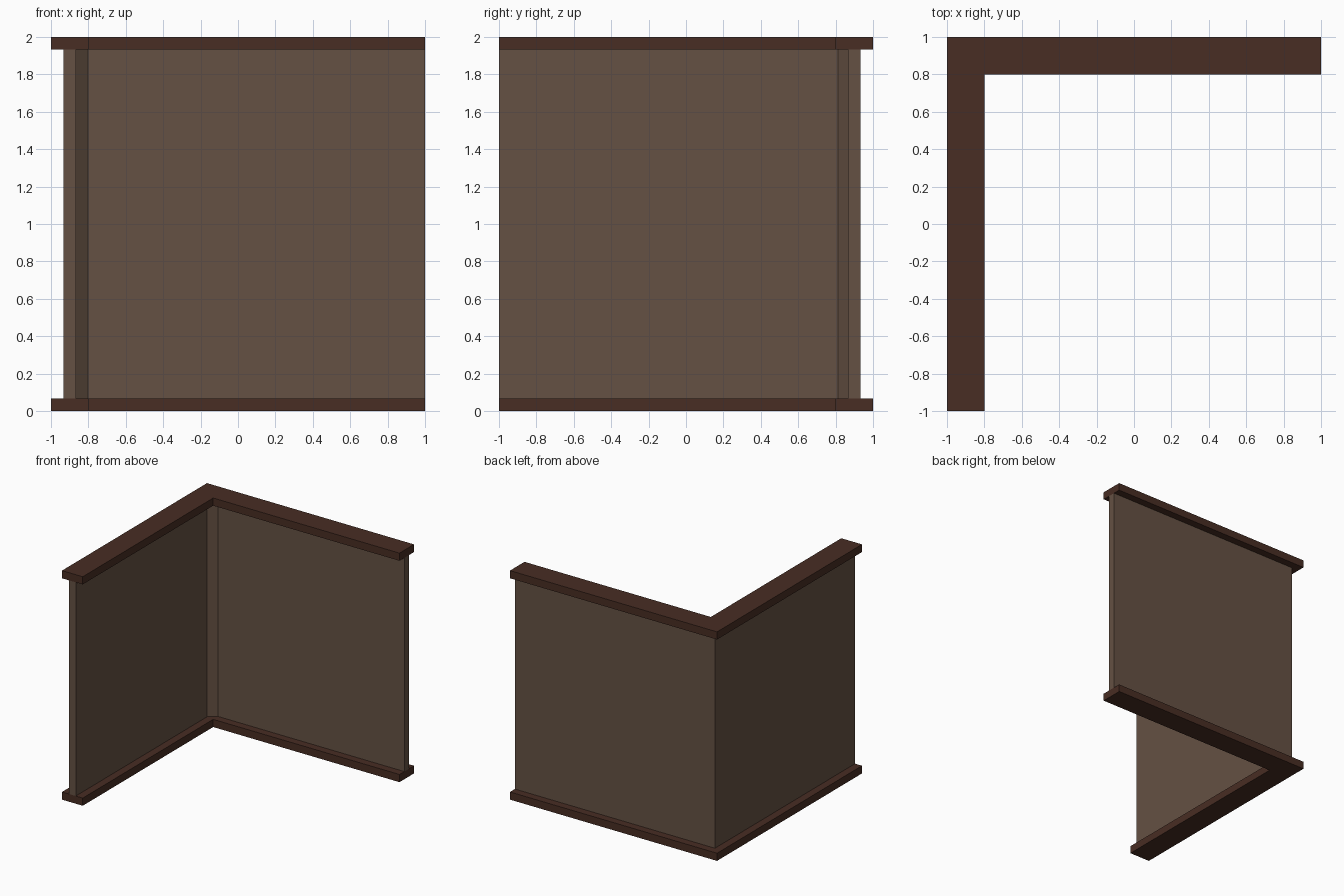
import bpy, bmesh

if "Cube" in bpy.data.objects:
    bpy.data.objects.remove(bpy.data.objects["Cube"])


def material(name, srgb):
    lin = [((c / 255 + 0.055) / 1.055) ** 2.4 for c in srgb]
    m = bpy.data.materials.new(name)
    m.diffuse_color = (*lin, 1)
    m.use_nodes = True
    m.node_tree.nodes["Principled BSDF"].inputs["Base Color"].default_value = m.diffuse_color
    return m


def prism(name, profile, z0, z1, mat):
    """Extrude a plan-view outline from z0 to z1."""
    bm = bmesh.new()
    face = bm.faces.new([bm.verts.new((x, y, z0)) for x, y in profile])
    ext = bmesh.ops.extrude_face_region(bm, geom=[face], use_keep_orig=True)
    top = [g for g in ext["geom"] if isinstance(g, bmesh.types.BMVert)]
    bmesh.ops.translate(bm, verts=top, vec=(0, 0, z1 - z0))
    bmesh.ops.recalc_face_normals(bm, faces=bm.faces)
    me = bpy.data.meshes.new(name)
    bm.to_mesh(me)
    bm.free()
    me.materials.append(mat)
    ob = bpy.data.objects.new(name, me)
    bpy.context.collection.objects.link(ob)
    return ob


wood = material("dark_wood_trim", (72, 45, 35))
plaster = material("brown_wall", (101, 81, 67))

T = 0.067  # trim height

# L-shaped rails at floor and ceiling
rail = [(-1, -1), (-0.8, -1), (-0.8, 0.8), (1, 0.8), (1, 1), (-1, 1)]
prism("bottom_rail", rail, 0, T, wood)
prism("top_rail", rail, 2 - T, 2, wood)

# Thin corner wall with a slanted inner corner
wall = [(-0.933, -1), (-0.867, -1), (-0.867, 0.813), (-0.802, 0.867),
        (1, 0.867), (1, 0.933), (-0.933, 0.933)]
prism("corner_wall", wall, T, 2 - T, plaster)
